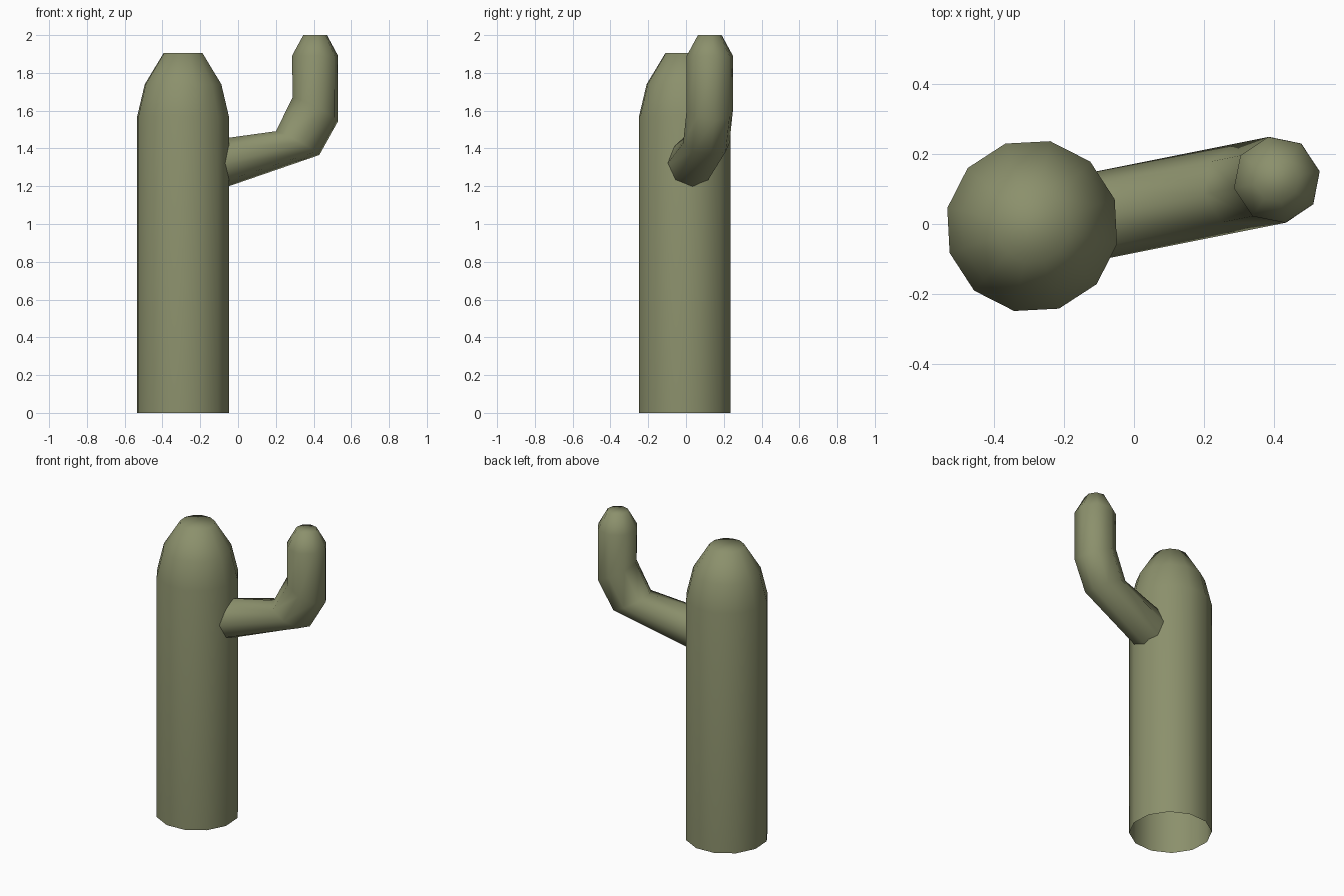
import bpy, bmesh, math
from mathutils import Vector

if "Cube" in bpy.data.objects:
    bpy.data.objects.remove(bpy.data.objects["Cube"])

green = bpy.data.materials.new("dusty cactus green")
green.diffuse_color = (0.26, 0.28, 0.15, 1)
green.use_nodes = True
green.node_tree.nodes["Principled BSDF"].inputs["Base Color"].default_value = green.diffuse_color


def tube(name, rings, sides, turn):
    """Loft rings (centre, half-axis A, half-axis B); open start, capped end."""
    bm = bmesh.new()
    loops = []
    for c, a, b in rings:
        loop = []
        for k in range(sides):
            t = turn + 2 * math.pi * k / sides
            loop.append(bm.verts.new(c + a * math.cos(t) + b * math.sin(t)))
        loops.append(loop)
    for lo, hi in zip(loops, loops[1:]):
        for k in range(sides):
            n = (k + 1) % sides
            bm.faces.new((lo[k], lo[n], hi[n], hi[k]))
    bm.faces.new(loops[-1])
    for f in bm.faces:
        f.smooth = True
    me = bpy.data.meshes.new(name)
    bm.to_mesh(me)
    bm.free()
    me.materials.append(green)
    ob = bpy.data.objects.new(name, me)
    bpy.context.collection.objects.link(ob)
    return ob


# Trunk: twelve-sided column with a stepped dome
X, Y = Vector((1, 0, 0)), Vector((0, 1, 0))
profile = [(0, 0.248), (1.57, 0.248), (1.74, 0.207), (1.905, 0.105)]
tube("trunk", [(Vector((-0.291, -0.006, z)), X * r, Y * r) for z, r in profile],
     12, math.radians(18))

# Arm: eight-sided tube, reaching out, bending and rising to a rounded tip
ang = math.radians(11.2)
out = Vector((math.cos(ang), math.sin(ang), 0))
side = Vector((-math.sin(ang), math.cos(ang), 0))
# centre x, centre z, half-axis outward, half-axis upward, half width
path = [(-0.15, 1.306, 0.02, -0.134, 0.125),
        (0.315, 1.428, 0.117, -0.063, 0.125),
        (0.410, 1.608, 0.123, -0.063, 0.125),
        (0.408, 1.890, 0.125, 0.0, 0.125),
        (0.408, 2.000, 0.064, 0.0, 0.064)]
tube("arm", [(Vector((x, 0.126 + (x - 0.408) * 0.2, z)),
              out * o + Vector((0, 0, u)), side * w) for x, z, o, u, w in path],
     8, 0)
